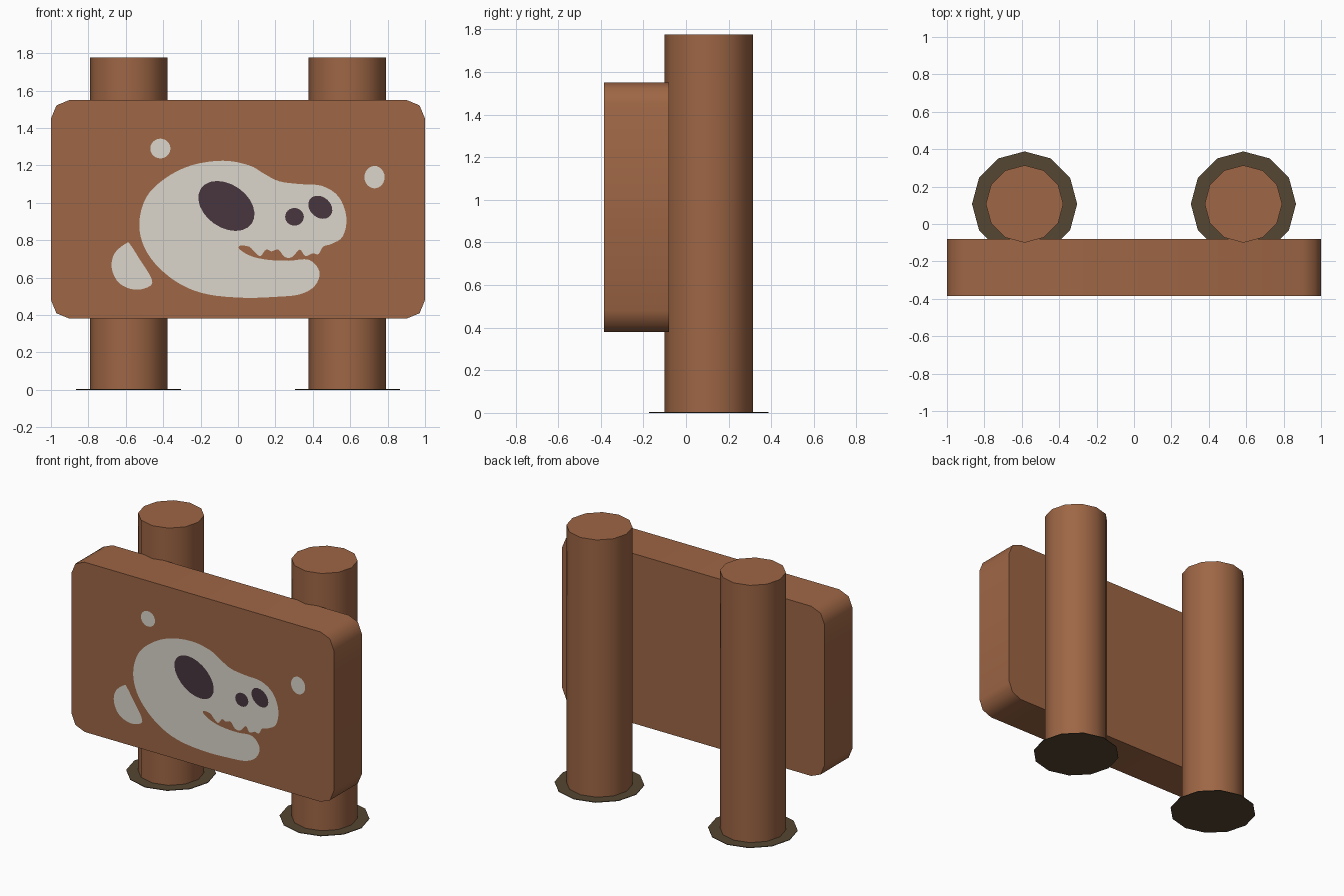
import bpy
import bmesh
from math import sin, cos, pi, radians
from mathutils import Vector

default_cube = bpy.data.objects.get("Cube")
if default_cube:
    bpy.data.objects.remove(default_cube, do_unlink=True)


def make_material(name, srgb):
    """Flat material from a display colour, converted to linear."""
    linear = [((c + 0.055) / 1.055) ** 2.4 for c in srgb]
    material = bpy.data.materials.new(name)
    material.use_nodes = True
    material.diffuse_color = (*linear, 1)
    shader = material.node_tree.nodes["Principled BSDF"]
    shader.inputs["Base Color"].default_value = (*linear, 1)
    shader.inputs["Roughness"].default_value = 0.9
    return material


wood = make_material("wood brown", (0.62, 0.40, 0.27))
bone = make_material("bone white", (0.86, 0.84, 0.80))
socket = make_material("dark plum", (0.28, 0.21, 0.24))
earth = make_material("earth olive", (0.33, 0.275, 0.195))


def add_object(name, bm, material):
    mesh = bpy.data.meshes.new(name)
    bm.to_mesh(mesh)
    bm.free()
    mesh.materials.append(material)
    obj = bpy.data.objects.new(name, mesh)
    bpy.context.scene.collection.objects.link(obj)
    return obj


def smooth(obj):
    bpy.ops.object.select_all(action="DESELECT")
    obj.select_set(True)
    bpy.context.view_layer.objects.active = obj
    bpy.ops.object.shade_smooth_by_angle(angle=radians(50))


def rounded_outline(points, steps=4):
    """Closed smooth curve through the points."""
    pts = [Vector(p) for p in points]
    result = []
    for i in range(len(pts)):
        a, b, c, d = (pts[(i + k) % len(pts)] for k in (-1, 0, 1, 2))
        for s in range(steps):
            t = s / steps
            result.append(b + (c - a) * t / 2
                          + (a * 2 - b * 5 + c * 4 - d) * t * t / 2
                          + (b * 3 - a - c * 3 + d) * t ** 3 / 2)
    return result


def oval_outline(x, z, long_radius, short_radius, tilt=0, count=24):
    turn = radians(tilt)
    result = []
    for i in range(count):
        u = long_radius * cos(2 * pi * i / count)
        v = short_radius * sin(2 * pi * i / count)
        result.append((x + u * cos(turn) - v * sin(turn),
                       z + u * sin(turn) + v * cos(turn)))
    return result


def painted_plate(name, outline, y, material):
    """Thin painted shape facing the front."""
    bm = bmesh.new()
    face = bm.faces.new([bm.verts.new((x, y, z)) for x, z in outline])
    face.normal_update()
    if face.normal.y > 0:
        face.normal_flip()
    bmesh.ops.triangulate(bm, faces=[face])
    return add_object(name, bm, material)


# Sign board with rounded corners
BACK, FRONT = -0.08, -0.385
BOTTOM, TOP = 0.38, 1.55
bm = bmesh.new()
bmesh.ops.create_cube(bm, size=1)
for v in bm.verts:
    v.co = (v.co.x * 2,
            BACK if v.co.y > 0 else FRONT,
            TOP if v.co.z > 0 else BOTTOM)
corners = [e for e in bm.edges
           if abs(e.verts[0].co.y - e.verts[1].co.y) > 0.1]
bmesh.ops.bevel(bm, geom=corners, offset=0.1, segments=2, profile=0.5,
                affect="EDGES")
smooth(add_object("sign_board", bm, wood))

# Posts, each on a flat patch of earth
POST_HEIGHT = 1.775
for side, x in (("left", 0.585), ("right", -0.585)):
    bm = bmesh.new()
    bmesh.ops.create_cone(bm, cap_ends=True, segments=12, radius1=0.207,
                          radius2=0.207, depth=POST_HEIGHT)
    bmesh.ops.translate(bm, verts=bm.verts,
                        vec=(x, 0.107, POST_HEIGHT / 2 + 0.002))
    smooth(add_object(side + "_post", bm, wood))

    bm = bmesh.new()
    bmesh.ops.create_cone(bm, cap_ends=True, segments=12, radius1=0.281,
                          radius2=0.281, depth=0.004)
    bmesh.ops.translate(bm, verts=bm.verts, vec=(x, 0.107, 0.002))
    add_object(side + "_ground_patch", bm, earth)

# Painted skull: crown, snout, teeth, jaw and back of the head
skull = [(-.08, 1.225), (.06, 1.20), (.14, 1.155), (.22, 1.115), (.33, 1.1),
         (.45, 1.09), (.54, 1.03), (.58, .92), (.56, .82), (.5, .78),
         (.455, .765), (.43, .725), (.4, .73), (.36, .715), (.33, .75),
         (.29, .71), (.25, .71), (.215, .75), (.18, .74), (.15, .75),
         (.12, .715), (.09, .735), (.06, .765), (.01, .77), (.01, .75),
         (.07, .715), (.16, .695), (.27, .69), (.38, .695), (.436, .63),
         (.41, .555), (.33, .51), (.2, .497), (.03, .492), (-.16, .51),
         (-.3, .56), (-.42, .65), (-.5, .76), (-.528, .89), (-.49, 1.03),
         (-.39, 1.13), (-.25, 1.2)]
painted_plate("skull_shape", rounded_outline(skull), FRONT - 0.003, bone)

# Painted patch behind the jaw
patch = [(-.595, .785), (-.66, .73), (-.675, .65), (-.635, .57),
         (-.55, .535), (-.47, .555), (-.465, .6), (-.53, .705),
         (-.575, .775)]
painted_plate("neck_patch", rounded_outline(patch), FRONT - 0.003, bone)

# Painted spots above the skull
for name, oval in (("right_spot", (-.415, 1.29, .054, .053)),
                   ("left_spot", (.73, 1.137, .054, .06))):
    painted_plate(name, oval_outline(*oval), FRONT - 0.003, bone)

# Eye socket and nostrils
for name, oval in (("eye_socket", (-.062, .983, .165, .115, -35)),
                   ("right_nostril", (.302, .925, .05, .047)),
                   ("left_nostril", (.44, .976, .07, .055, -40))):
    painted_plate(name, oval_outline(*oval), FRONT - 0.005, socket)
